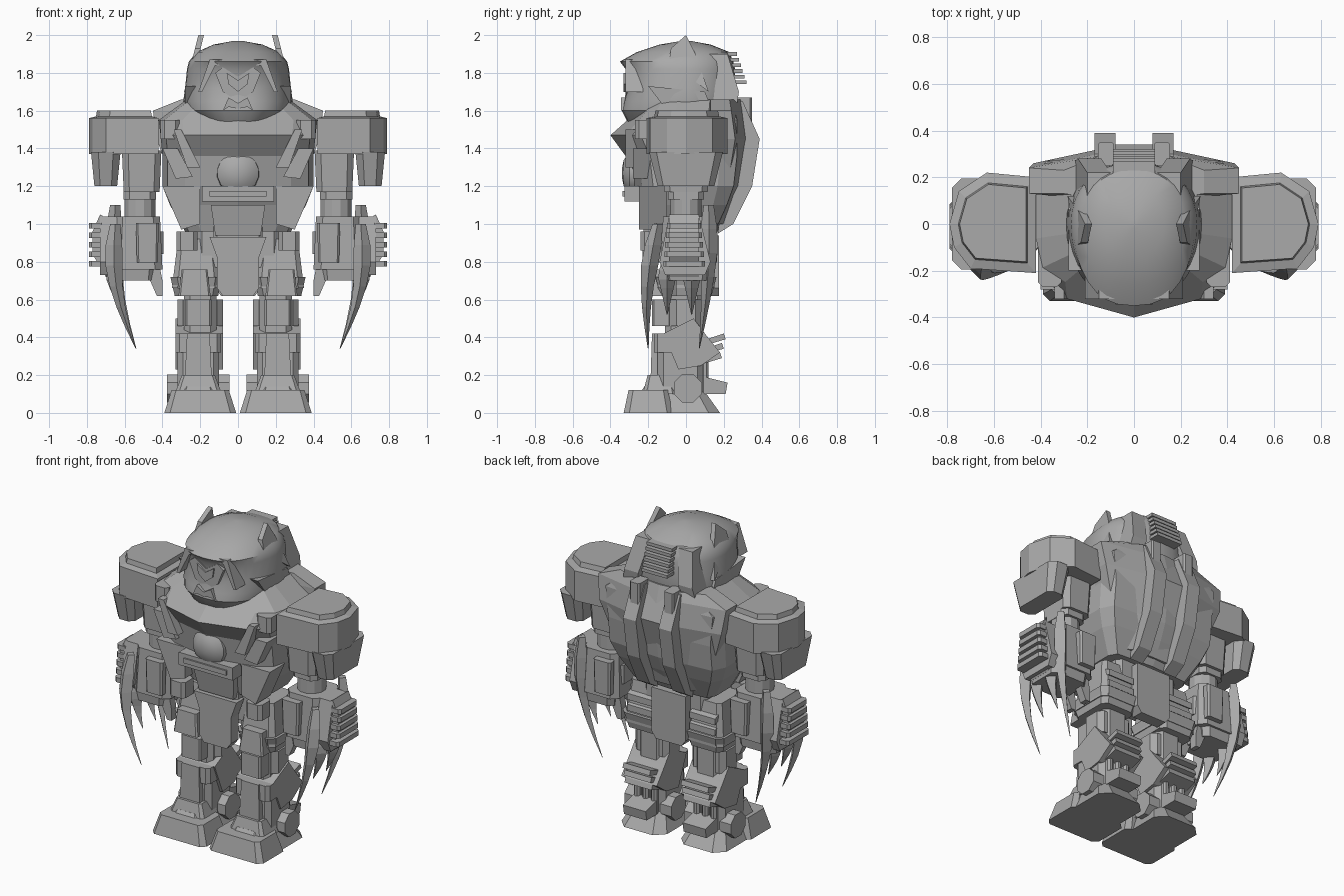
import bpy
import bmesh
from math import sin, cos, pi, radians

if "Cube" in bpy.data.objects:
    bpy.data.objects.remove(bpy.data.objects["Cube"], do_unlink=True)

COLOUR = (.4, .4, .4, 1)
grey = bpy.data.materials.new("plain_grey")
grey.use_nodes = True
grey.diffuse_color = COLOUR
grey.node_tree.nodes["Principled BSDF"].inputs["Base Color"].default_value = COLOUR


def loft(name, rings, mirror=True, smooth=False):
    """Skin a list of equal-length point rings, cap both ends, mirror across x."""
    bm = bmesh.new()
    loops = [[bm.verts.new(point) for point in ring] for ring in rings]
    for low, high in zip(loops, loops[1:]):
        for i in range(len(low)):
            bm.faces.new((low[i - 1], low[i], high[i], high[i - 1]))
    bm.faces.new(loops[0])
    bm.faces.new(loops[-1])
    bmesh.ops.recalc_face_normals(bm, faces=bm.faces)
    mesh = bpy.data.meshes.new(name)
    bm.to_mesh(mesh)
    bm.free()
    mesh.materials.append(grey)
    part = bpy.data.objects.new(name, mesh)
    bpy.context.collection.objects.link(part)
    if mirror:
        part.modifiers.new("mirror", "MIRROR")
    if smooth:
        bpy.ops.object.select_all(action="DESELECT")
        part.select_set(True)
        bpy.context.view_layer.objects.active = part
        bpy.ops.object.shade_smooth_by_angle(angle=radians(35))


def box(name, at, size, top=1, cut=0):
    """Box by centre and size, with a scaled top and optional chamfered uprights.
    A box that is off the centre line gets a mirrored twin."""
    x, y, z = at
    w, d, h = (side / 2 for side in size)
    outline = [(-w, -d), (w, -d), (w, d), (-w, d)]
    if cut:
        outline = [(cut - w, -d), (w - cut, -d), (w, cut - d), (w, d - cut),
                   (w - cut, d), (cut - w, d), (-w, d - cut), (-w, cut - d)]
    rings = [[(x + a * scale, y + b * scale, level) for a, b in outline]
             for level, scale in ((z - h, 1), (z + h, top))]
    loft(name, rings, mirror=x != 0)


def side_slab(name, outline, inner, outer, lean=0):
    """Side outline of (y, z) points extruded along x, leaning out towards its foot."""
    peak = outline[0][1]
    loft(name, [[(x + lean * (peak - z), y, z) for y, z in outline] for x in (inner, outer)])


def front_slab(name, outline, front, back):
    """Front outline of (x, z) points extruded along y."""
    loft(name, [[(x, y, z) for x, z in outline] for y in (front, back)])


def shell(name, half, levels, smooth=False):
    """Half plan, completed by symmetry, scaled per level (z, half width, front, back)."""
    plan = half + [(-u, v) for u, v in half[-2:0:-1]]
    rings = [[(u * width, v * (back if v > 0 else front), z) for u, v in plan]
             for z, width, front, back in levels]
    loft(name, rings, mirror=False, smooth=smooth)


def circle(radius, sides):
    turn = [2 * pi * (i + .5) / sides for i in range(sides)]
    return [(radius * cos(angle), radius * sin(angle)) for angle in turn]


def drum(name, centre, radius, half_length, upright=True, sides=8):
    x, y, z = centre
    rings = []
    for end in (-half_length, half_length):
        if upright:
            rings.append([(x + a, y + b, z + end) for a, b in circle(radius, sides)])
        else:
            rings.append([(x + end, y + a, z + b) for a, b in circle(radius, sides)])
    loft(name, rings)


def claw(name, root, tip, girth, bow, splay=0, steps=6):
    """Diamond section that swells, bows outwards and tapers to a point."""
    rings = []
    for step in range(steps + 1):
        t = step / steps
        x, y, z = (a + (b - a) * t for a, b in zip(root, tip))
        x += bow * sin(pi * t)
        y += splay * sin(pi * t)
        r = girth * min(.5 + 2 * t, 1.3 * (1 - t)) + .002
        rings.append([(x - r, y, z), (x, y - r, z), (x + r, y, z), (x, y + r, z)])
    loft(name, rings)


# Torso
chest_plan = [(0, -1), (.7, -.8), (.93, -.6), (1, -.2), (1, .6), (.9, .9), (0, 1)]
shell("torso", chest_plan,
      [(.96, .28, .2, .17), (1.1, .36, .24, .24), (1.2, .4, .29, .28), (1.36, .4, .32, .3),
       (1.47, .41, .4, .3), (1.55, .42, .31, .3), (1.66, .27, .2, .27)])
box("belly_plate", at=(0, -.2, 1.16), size=(.38, .25, .08))
box("belly_slat", at=(0, -.32, 1.16), size=(.3, .03, .03))
box("belly_base", at=(0, -.07, 1.02), size=(.24, .3, .16), top=1.2)
front_slab("waist_flank", [(.2, 1), (.3, .97), (.4, 1.2), (.2, 1.2)], -.25, -.1)
front_slab("chest_vent", [(.2, 1.3), (.27, 1.3), (.34, 1.5), (.3, 1.5)], -.32, -.2)
front_slab("chest_rib", [(.24, 1.25), (.33, 1.24), (.4, 1.4), (.32, 1.4)], -.28, -.1)
box("chest_corner", at=(.36, -.17, 1.5), size=(.1, .2, .1), cut=.02)
loft("belly_dome", [[(a, y, 1.27 + b) for a, b in circle(radius, 16)]
                    for y, radius in ((-.2, .12), (-.3, .11), (-.33, .07), (-.34, .02))],
     mirror=False, smooth=True)

# Back panels and their hinges
loft("back_wing", [[(.1, .1, z), (x, .13, z), (x, back - .04, z), (.15, back + .02, z), (.1, back, z)]
                   for z, x, back in ((1, .24, .19), (1.2, .34, .26), (1.45, .43, .3),
                                      (1.6, .45, .28), (1.66, .3, .27))])
side_slab("back_spine", [(.2, 1.65), (.3, 1.65), (.39, 1.45), (.35, 1.2), (.25, 1), (.17, .95)],
          inner=.08, outer=.17)
side_slab("spine_core", [(.1, 1.6), (.28, 1.6), (.34, 1.45), (.2, 1), (.1, 1)], inner=0, outer=.09)
box("back_hinge", at=(.12, .3, 1.6), size=(.07, .1, .14), cut=.01)

# Head
head_plan = [(sin(a * pi / 16) ** .8, -cos(a * pi / 16)) for a in range(16)] + [(0, 1)]
shell("head", head_plan,
      [(1.5, .16, .28, .2), (1.54, .22, .31, .22), (1.6, .28, .34, .25), (1.65, .29, .33, .26),
       (1.72, .28, .31, .26), (1.82, .27, .32, .26), (1.86, .26, .35, .25), (1.91, .22, .26, .23),
       (1.95, .13, .14, .13), (1.97, .02, .02, .02)], smooth=True)
front_slab("brow", [(0, 1.84), (.12, 1.84), (.19, 1.7), (.21, 1.7), (.15, 1.87), (0, 1.87)],
           -.32, -.2)
front_slab("face", [(0, 1.65), (.08, 1.7), (.12, 1.8), (.08, 1.83), (0, 1.78)], -.32, -.2)
front_slab("nose", [(0, 1.7), (.05, 1.74), (.06, 1.8), (0, 1.76)], -.33, -.3)
front_slab("mouth", [(0, 1.64), (.05, 1.67), (.08, 1.6), (.05, 1.62), (0, 1.61)], -.345, -.3)
side_slab("ear", [(0, 2), (-.08, 1.93), (-.09, 1.86), (.12, 1.7), (.05, 1.9)],
          inner=.18, outer=.21, lean=.25)
side_slab("cheek_guard", [(.06, 1.9), (.22, 1.9), (.28, 1.7), (.26, 1.57), (.1, 1.67)],
          inner=.1, outer=.2, lean=.2)
side_slab("jaw_guard", [(-.2, 1.73), (.1, 1.7), (.14, 1.6), (-.1, 1.6)], inner=.2, outer=.28)
for i in range(6):
    box("neck_slat", at=(0, .2 + i * .01, 1.9 - i * .03), size=(.18, .14, .02))

# Shoulders, shaped by a plan that shrinks to the cap
shoulder_plan = [(.42, -.21), (.7, -.19), (.77, -.1), (.79, 0), (.75, .14), (.63, .22), (.42, .2)]
loft("shoulder", [[(.6 + (x - .6) * scale, y * scale, z) for x, y in shoulder_plan]
                  for z, scale in ((1.37, 1), (1.56, 1), (1.57, .8), (1.6, .77))])
box("shoulder_flap", at=(.7, 0, 1.29), size=(.12, .3, .18), top=1.3, cut=.03)
box("upper_arm", at=(.51, 0, 1.28), size=(.19, .23, .22), top=1.1, cut=.03)
box("arm_cuff", at=(.52, 0, 1.16), size=(.17, .19, .06), cut=.03)
drum("elbow", centre=(.52, 0, 1.09), radius=.085, half_length=.07, sides=12)

# Forearms
box("forearm", at=(.53, 0, .9), size=(.26, .27, .28), top=.9, cut=.04)
for y in (-.14, .14):
    box("forearm_plate", at=(.48, y, .9), size=(.11, .05, .21), top=1.1, cut=.01)
box("inner_cuff", at=(.43, 0, .9), size=(.07, .16, .12), cut=.02)
side_slab("arm_shield", [(-.09, 1.04), (-.14, .8), (-.11, .73), (.1, .73), (.13, .8), (.07, 1.04)],
          inner=.64, outer=.73)
front_slab("shield_core", [(.64, .76), (.7, .72), (.77, .84), (.77, .96), (.73, 1.05), (.64, 1)],
           -.09, .07)
for i in range(5):
    box("shield_rib", at=(.75, -.01, .79 + i * .05), size=(.08, .22 - i * .01, .03), cut=.015)
box("hand", at=(.57, 0, .75), size=(.25, .23, .1), top=1.1, cut=.03)

# Claws and fingers
claw("front_claw", root=(.65, -.15, 1), tip=(.54, -.2, .34), girth=.05, bow=.05, splay=-.03)
claw("rear_claw", root=(.65, .12, 1.1), tip=(.54, .07, .34), girth=.05, bow=.05, splay=.02)
for y in (-.1, .03):
    claw("short_claw", root=(.65, y, .8), tip=(.6, y, .52), girth=.05, bow=.02)
    front_slab("thumb", [(.4, .62), (.43, .62), (.5, .78), (.42, .8), (.4, .7)], y, y + .05)

# Pelvis
box("hip_core", at=(0, 0, .87), size=(.44, .25, .2), cut=.03)
front_slab("front_skirt", [(0, .62), (.08, .62), (.11, .66), (.11, .82), (.15, .93), (0, .93)],
           -.23, -.15)
front_slab("rear_skirt", [(0, .62), (.09, .62), (.12, .66), (.12, .94), (0, .94)], .1, .175)
box("belt", at=(0, -.04, .96), size=(.26, .32, .06), cut=.02)
box("hip_block", at=(.27, -.18, .91), size=(.11, .12, .1), cut=.02)

# Thighs and knees
box("thigh", at=(.22, 0, .79), size=(.26, .3, .26), top=.75, cut=.03)
box("thigh_skirt", at=(.22, 0, .67), size=(.23, .27, .1), top=1.2, cut=.03)
box("thigh_guard", at=(.23, -.14, .69), size=(.17, .13, .14), top=.8, cut=.01)
for z in (.66, .73, .8):
    side_slab("thigh_slat", [(.08, z + .07), (.08, z + .04), (.15, z), (.15, z + .04)],
              inner=.13, outer=.31)
box("knee_joint", at=(.2, -.01, .53), size=(.17, .2, .25), cut=.03)
box("knee_cap", at=(.21, -.13, .53), size=(.14, .1, .14), cut=.01)
box("knee_side", at=(.2, 0, .53), size=(.24, .16, .14), cut=.03)

# Shins
box("shin", at=(.21, -.03, .26), size=(.22, .24, .32), cut=.03)
box("shin_plate", at=(.21, -.14, .26), size=(.15, .1, .32), top=.8)
box("shin_collar", at=(.21, -.11, .37), size=(.24, .12, .1), cut=.02)
side_slab("calf_guard", [(.04, .5), (-.12, .42), (-.04, .23), (.08, .25), (.18, .32), (.1, .42)],
          inner=.08, outer=.33)
for i in range(3):
    y, z = .13 + i * .01, .29 + i * .05
    side_slab("calf_slat", [(y - .04, z), (y - .04, z - .03), (y + .06, z), (y + .05, z + .03)],
              inner=.11, outer=.3)
    drum("calf_piston", centre=(.15 + i * .06, .1, .2), radius=.022, half_length=.1)

# Feet
drum("ankle_disc", centre=(.21, .01, .13), radius=.08, half_length=.165, upright=False)
box("foot", at=(.21, -.07, .07), size=(.32, .5, .14), top=.6, cut=.06)
box("toe", at=(.2, -.2, .06), size=(.38, .26, .12), top=.8, cut=.03)
box("instep", at=(.21, -.14, .15), size=(.25, .18, .1), top=.7, cut=.02)
side_slab("heel_spur", [(.1, .19), (.08, .1), (.21, .1), (.22, .16)], inner=.13, outer=.29)
